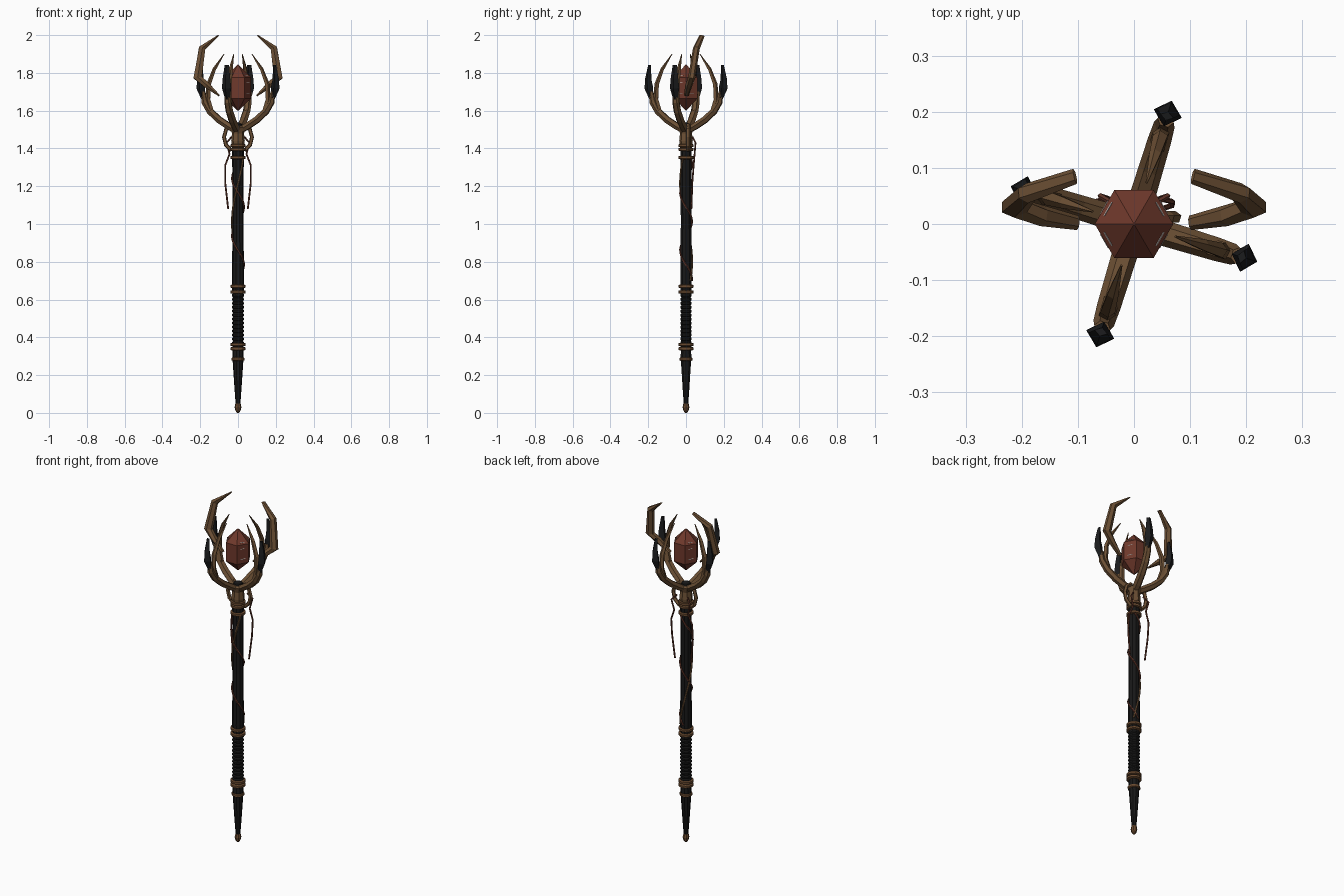
import bpy, bmesh, math
from mathutils import Vector

cube = bpy.data.objects.get("Cube")
if cube:
    bpy.data.objects.remove(cube)


def material(name, rgb):
    m = bpy.data.materials.new(name)
    m.use_nodes = True
    m.diffuse_color = (*rgb, 1)
    m.node_tree.nodes["Principled BSDF"].inputs["Base Color"].default_value = (*rgb, 1)
    return m


WOOD = material("brown wood", (0.15, 0.08, 0.035))
BLACK = material("black iron", (0.0105, 0.011, 0.012))
EBONY = material("black shaft wood", (0.009, 0.009, 0.009))
BRONZE = material("dark bronze", (0.14, 0.067, 0.028))
RED = material("red crystal", (0.16, 0.041, 0.025))
CORD = material("dark red cord", (0.12, 0.036, 0.022))
PALE = material("pale glint", (0.6, 0.55, 0.52))


def finish(name, bm, mat):
    bmesh.ops.recalc_face_normals(bm, faces=bm.faces)
    mesh = bpy.data.meshes.new(name)
    bm.to_mesh(mesh)
    bm.free()
    mesh.materials.append(mat)
    obj = bpy.data.objects.new(name, mesh)
    bpy.context.collection.objects.link(obj)


def skin(name, rings, mat):
    """Join a row of equal rings of points into a capped solid."""
    bm = bmesh.new()
    loops = [[bm.verts.new(p) for p in ring] for ring in rings]
    n = len(loops[0])
    for a, b in zip(loops, loops[1:]):
        for i in range(n):
            j = (i + 1) % n
            bm.faces.new((a[i], a[j], b[j], b[i]))
    bm.faces.new(loops[0][::-1])
    bm.faces.new(loops[-1])
    finish(name, bm, mat)


def lathe(name, profile, mat, sides=10):
    angles = [math.tau * i / sides for i in range(sides)]
    skin(name, [[(r * math.cos(a), r * math.sin(a), z) for a in angles]
                for r, z in profile], mat)


def sweep(name, points, widths, side, mat, sides=6):
    """Tube along points; widths are (across side, in bending plane)."""
    pts = [Vector(p) for p in points]
    rings = []
    for i, p in enumerate(pts):
        t = (pts[min(i + 1, len(pts) - 1)] - pts[max(i - 1, 0)]).normalized()
        u = Vector(side)
        u = (u - t * u.dot(t)).normalized()
        v = t.cross(u)
        w, h = widths[i]
        rings.append([p + u * (w * math.cos(math.tau * k / sides))
                      + v * (h * math.sin(math.tau * k / sides)) for k in range(sides)])
    skin(name, rings, mat)


# Shaft, lower spike and pommel
lathe("shaft", [(0.03, 0.62), (0.032, 0.7), (0.029, 1.0), (0.031, 1.42)], EBONY, 10)
lathe("lower_spike", [(0.012, 0.04), (0.018, 0.12), (0.028, 0.27), (0.03, 0.3), (0.026, 0.36)], EBONY, 10)
lathe("pommel", [(0.005, 0), (0.014, 0.012), (0.018, 0.03), (0.014, 0.05)], BRONZE, 8)

# Ribbed grip
ribs = []
for i in range(13):
    z = 0.36 + i * 0.021
    ribs += [(0.026, z), (0.031, z + 0.006), (0.031, z + 0.015)]
lathe("grip", ribs + [(0.026, 0.64)], EBONY)

# Bronze bands
for i, z in enumerate((0.285, 0.34, 0.362, 0.64, 0.67, 1.352, 1.395, 1.415)):
    r = 0.034 if i == 0 else 0.041
    lathe(f"band_{i + 1}", [(0.028, z - 0.01), (r, z - 0.006), (r, z + 0.006), (0.028, z + 0.01)], BRONZE, 12)

# Wooden head hub with a dark point on top
lathe("hub", [(0.03, 1.4), (0.036, 1.44), (0.032, 1.48), (0.042, 1.51), (0.03, 1.518)], WOOD, 8)
lathe("hub_point", [(0.028, 1.515), (0.024, 1.528), (0.003, 1.538)], EBONY, 8)

# Four curved prongs, each with an iron tip and an inner claw
for i in range(4):
    a = math.radians(73 + 90 * i)
    out = Vector((math.cos(a), math.sin(a), 0))
    side = Vector((-out.y, out.x, 0))

    def arm(name, rows, mat, sides=6):
        sweep(f"{name}_{i + 1}", [out * r + Vector((0, 0, z)) for r, z, w, h in rows],
              [(w, h) for r, z, w, h in rows], side, mat, sides)

    arm("prong", [(0.01, 1.495, .022, .018), (0.05, 1.517, .023, .02), (0.105, 1.552, .022, .02),
                  (0.155, 1.597, .021, .019), (0.185, 1.645, .019, .017), (0.193, 1.7, .015, .012)], WOOD)
    arm("iron_tip", [(0.192, 1.66, .012, .01), (0.206, 1.72, .026, .024),
                     (0.209, 1.77, .021, .017), (0.201, 1.842, .012, .008)], BLACK, 4)
    arm("claw", [(0.145, 1.59, .016, .015), (0.166, 1.66, .016, .014), (0.161, 1.74, .014, .013),
                 (0.13, 1.82, .011, .01), (0.077, 1.9, .002, .002)], WOOD, 5)

# Crystal, with thin glints on the shoulders of its four side facets
lathe("crystal", [(0.002, 1.60), (0.07, 1.665), (0.07, 1.775), (0.002, 1.845)], RED, 6)
for i, deg in enumerate((30, 150, 210, 330)):
    out = Vector((math.cos(math.radians(deg)), math.sin(math.radians(deg)), 0))
    across = Vector((-out.y, out.x, 0)) * 0.014
    for j, (r, z) in enumerate(((0.0603, 1.69), (0.0603, 1.75), (0.0532, 1.7845))):
        mid = out * r + Vector((0, 0, z))
        sweep(f"glint_{i + 1}_{j + 1}", [mid - across, mid + across], [(.0025, .0015)] * 2, (0, 0, 1), PALE, 4)

# Paired antlers, hub loops and hanging cords
for label, s in (("left", 1), ("right", -1)):
    sweep(label + "_antler",
          [(s * x, y, z) for x, y, z in ((.1, .002, 1.68), (.165, .015, 1.735), (.213, .03, 1.775),
                                         (.19, .055, 1.93), (.105, .085, 1.997))],
          [(.013, .005), (.019, .018), (.019, .026), (.018, .02), (.014, .004)], (0, 1, 0), WOOD)
    sweep(label + "_hub_loop",
          [(s * x, .012, z) for x, z in ((.03, 1.525), (.063, 1.5), (.074, 1.46), (.064, 1.418), (.034, 1.39))],
          [(.011, .011)] * 5, (0, 1, 0), WOOD, 5)
    sweep(label + "_hanging_cord",
          [(s * x, y, z) for x, y, z in ((.035, .035, 1.46), (.06, .05, 1.43), (.045, .045, 1.37),
                                         (.068, .04, 1.31), (.068, .033, 1.22), (.052, .028, 1.08))],
          [(.005, .005)] * 6, (0, 1, 0), CORD, 5)

# Vines winding around the shaft
for name, mat, phase, turns in (("cord_vine", CORD, 1.73, -2.16), ("wood_vine", WOOD, 0.8, 0.8)):
    steps = 40
    path = []
    for k in range(steps + 1):
        f = k / steps
        a = phase + math.tau * turns * f
        path.append((0.032 * math.cos(a), 0.032 * math.sin(a), 0.7 + 0.66 * f))
    sweep(name, path, [(.005, .005)] * len(path), (1, 0.3, 0), mat, 5)
